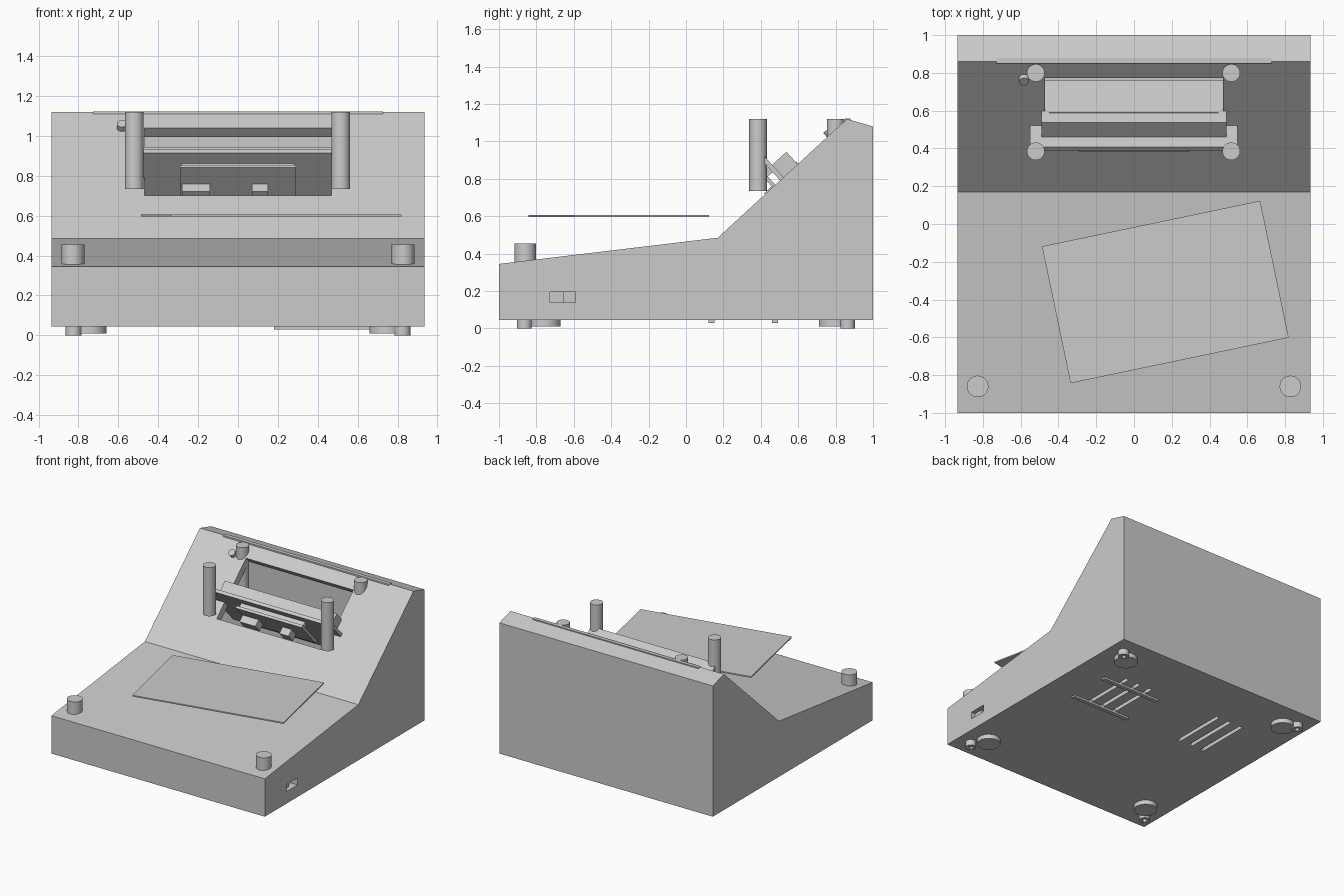
import bpy, bmesh, math
from mathutils import Matrix, Vector

cube = bpy.data.objects.get("Cube")
if cube:
    bpy.data.objects.remove(cube, do_unlink=True)

grey = bpy.data.materials.new("light_grey")
grey.use_nodes = True
colour = (0.6, 0.6, 0.6, 1)
grey.diffuse_color = colour
grey.node_tree.nodes["Principled BSDF"].inputs["Base Color"].default_value = colour

# Frame of the sloped panel: y runs up the slope, z points out of it
PANEL_BASE = Vector((0, 0.17, 0.485))
PANEL_TOP = Vector((0, 0.86, 1.12))
rise = PANEL_TOP - PANEL_BASE
PANEL = Matrix.Translation(PANEL_BASE) @ Matrix.Rotation(math.atan2(rise.z, rise.y), 4, 'X')
WORLD = Matrix.Identity(4)


def make(name, bm, matrix=WORLD):
    bmesh.ops.recalc_face_normals(bm, faces=bm.faces)
    mesh = bpy.data.meshes.new(name)
    bm.to_mesh(mesh)
    bm.free()
    mesh.transform(matrix)
    mesh.materials.append(grey)
    obj = bpy.data.objects.new(name, mesh)
    bpy.context.collection.objects.link(obj)
    return obj


def box(name, xs, ys, zs, matrix=WORLD):
    bm = bmesh.new()
    low, high = Vector((xs[0], ys[0], zs[0])), Vector((xs[1], ys[1], zs[1]))
    place = Matrix.Translation((low + high) / 2) @ Matrix.Diagonal((*(high - low), 1))
    bmesh.ops.create_cube(bm, size=1, matrix=place)
    return make(name, bm, matrix)


def cylinder(name, x, y, radius, z0, z1, matrix=WORLD):
    bm = bmesh.new()
    bmesh.ops.create_cone(bm, cap_ends=True, segments=40, radius1=radius, radius2=radius,
                          depth=z1 - z0, matrix=Matrix.Translation((x, y, (z0 + z1) / 2)))
    obj = make(name, bm, matrix)
    bpy.ops.object.select_all(action='DESELECT')
    bpy.context.view_layer.objects.active = obj
    obj.select_set(True)
    bpy.ops.object.shade_smooth_by_angle(angle=math.radians(40))
    return obj


def prism(name, profile, half_width):
    bm = bmesh.new()
    face = bm.faces.new([bm.verts.new((-half_width, y, z)) for y, z in profile])
    side = bmesh.ops.extrude_face_region(bm, geom=[face])["geom"]
    bmesh.ops.translate(bm, vec=(2 * half_width, 0, 0),
                        verts=[v for v in side if isinstance(v, bmesh.types.BMVert)])
    return make(name, bm)


def inset(profile, wall):
    """Move every side of a counter-clockwise outline inwards."""
    points = [Vector(p) for p in profile]
    result = []
    for i, p in enumerate(points):
        a = (p - points[i - 1]).normalized()
        b = (points[(i + 1) % len(points)] - p).normalized()
        na, nb = Vector((-a.y, a.x)), Vector((-b.y, b.x))
        result.append(p + (na + nb) * wall / (1 + na.dot(nb)))
    return result


def cut(obj, cutters):
    for cutter in cutters:
        mod = obj.modifiers.new("cut", 'BOOLEAN')
        mod.operation, mod.solver, mod.object = 'DIFFERENCE', 'EXACT', cutter
    graph = bpy.context.evaluated_depsgraph_get()
    mesh = bpy.data.meshes.new_from_object(obj.evaluated_get(graph))
    obj.modifiers.clear()
    obj.data = mesh
    for cutter in cutters:
        bpy.data.objects.remove(cutter, do_unlink=True)


# Hollow desk case with display window, side port and floor vents
HALF, WALL, FLOOR = 0.935, 0.06, 0.045
outline = [(-1, FLOOR), (1, FLOOR), (1, 1.08), (0.86, 1.12), (0.17, 0.485), (-1, 0.345)]
case = prism("case", outline, HALF)
cutters = [prism("cavity", inset(outline, WALL), HALF - WALL),
           box("window_cut", (-0.47, 0.47), (0.318, 0.818), (-0.12, 0.1), PANEL),
           box("port_cut", (0.8, 1), (-0.727, -0.59), (0.14, 0.195))]
for side in (-1, 1):
    for x in (0.32, 0.43, 0.54):
        cutters.append(box("vent_cut", (side * x - 0.015, side * x + 0.015), (0.12, 0.57), (0, 0.15)))
cut(case, cutters)

# Connector inside the side port
box("port_connector", (0.7, 0.9), (-0.75, -0.655), (0.12, 0.21))

# Rails under the vents
for y in (0.137, 0.475):
    box("vent_rail", (0.18, 0.69), (y - 0.016, y + 0.016), (0.03, 0.06))

# Feet, screw sleeves and front knobs
for side in (-1, 1):
    for foot_y, screw_y in ((-0.757, -0.864), (0.795, 0.864)):
        cylinder("foot", side * 0.745, foot_y, 0.085, 0.01, 0.06)
        sleeve = cylinder("screw_sleeve", side * 0.825, screw_y, 0.039, 0, 0.06)
        cut(sleeve, [cylinder("bore", side * 0.825, screw_y, 0.018, -0.05, 0.04)])
    cylinder("front_knob", side * 0.828, -0.86, 0.057, 0.34, 0.455)

# Display posts, panel button and top strip
for x in (-0.52, 0.515):
    for y in (0.385, 0.8):
        cylinder("display_post", x, y, 0.047, 0.735, 1.12)
cylinder("panel_button", -0.582, 0.82, 0.026, -0.05, 0.03, PANEL)
box("top_strip", (-0.727, 0.727), (0.85, 0.88), (1.09, 1.122))

# Display module standing square to the sloped panel
box("display_board", (-0.55, 0.548), (0.453, 0.478), (-0.328, 0.167), PANEL)
box("display_bezel", (-0.49, 0.49), (0.478, 0.581), (-0.245, 0.09), PANEL)
box("display_screen", (-0.45, 0.447), (0.58, 0.584), (-0.2, 0.015), PANEL)
box("driver_board", (-0.29, 0.29), (0.398, 0.418), (-0.14, 0.117), PANEL)
box("driver_header", (-0.28, 0.28), (0.418, 0.453), (0.06, 0.095), PANEL)
for xs in ((-0.28, -0.14), (0.07, 0.15)):
    box("driver_block", xs, (0.343, 0.398), (-0.073, 0.007), PANEL)

# Loose sheet hovering over the front deck
tilt = Matrix.Translation((0.166, -0.36, 0.602)) @ Matrix.Rotation(math.radians(11.8), 4, 'Z')
box("hovering_sheet", (-0.59, 0.59), (-0.37, 0.37), (-0.005, 0.005), tilt)
